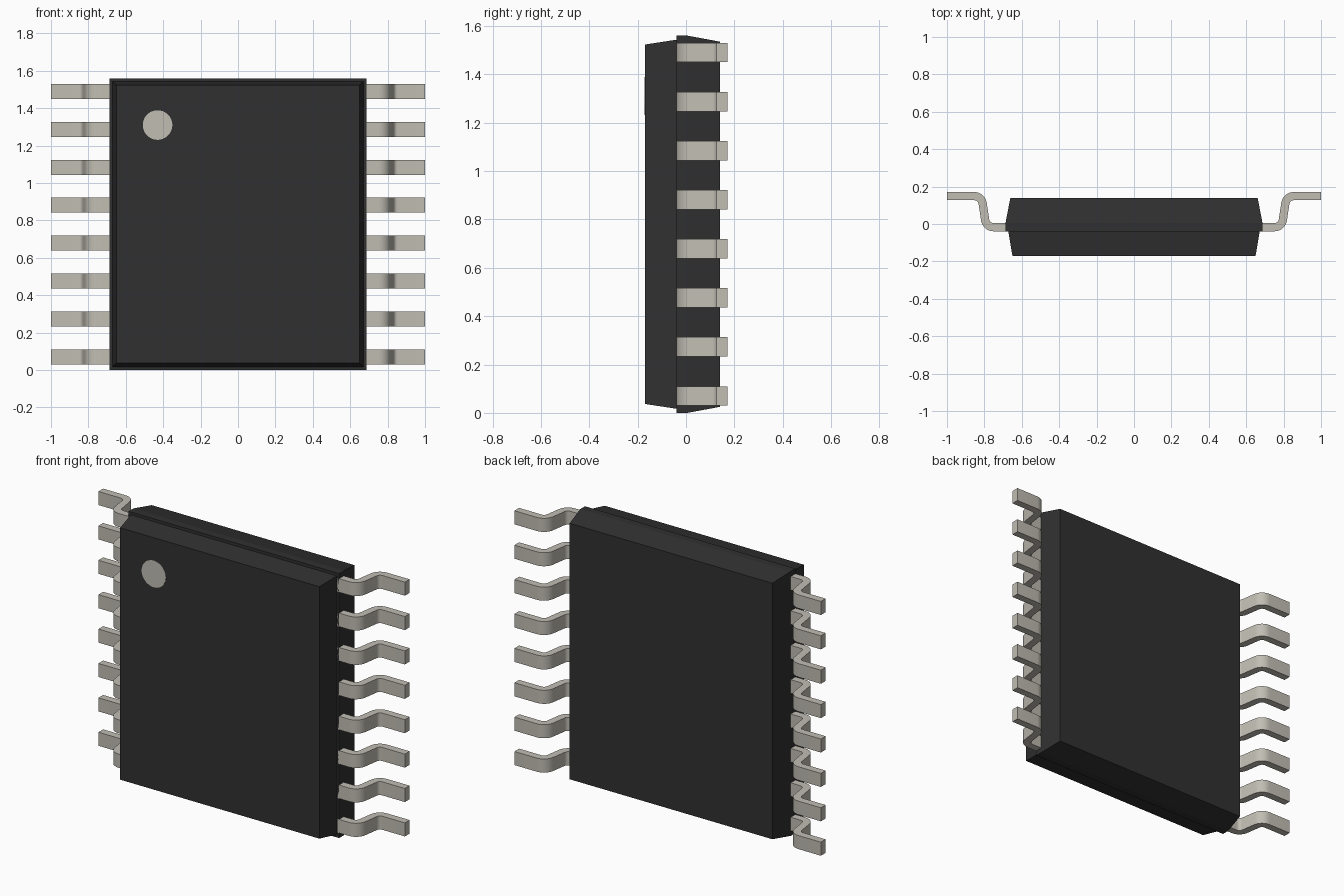
import bpy, bmesh, math
from mathutils import Vector

if "Cube" in bpy.data.objects:
    bpy.data.objects.remove(bpy.data.objects["Cube"])


def material(name, rgb):
    m = bpy.data.materials.new(name)
    m.diffuse_color = (*rgb, 1)
    m.use_nodes = True
    m.node_tree.nodes["Principled BSDF"].inputs["Base Color"].default_value = m.diffuse_color
    return m


BLACK = material("black plastic", (0.030, 0.030, 0.030))
METAL = material("dull metal", (0.53, 0.51, 0.45))
MID_Z = 0.78


def finish(bm, name, mat):
    bmesh.ops.recalc_face_normals(bm, faces=bm.faces)
    me = bpy.data.meshes.new(name)
    bm.to_mesh(me)
    bm.free()
    ob = bpy.data.objects.new(name, me)
    bpy.context.collection.objects.link(ob)
    me.materials.append(mat)
    return ob


def loft(loops):
    """Skin a closed stack of loops and cap both ends."""
    bm = bmesh.new()
    rings = [[bm.verts.new(p) for p in loop] for loop in loops]
    for a, b in zip(rings, rings[1:]):
        n = len(a)
        for i in range(n):
            bm.faces.new((a[i], a[(i + 1) % n], b[(i + 1) % n], b[i]))
    bm.faces.new(rings[0])
    bm.faces.new(rings[-1])
    return bm


# package body: rectangles stacked front to back (y, half width, half height)
sections = [(-0.17, 0.65, 0.743), (-0.039, 0.672, 0.763), (-0.039, 0.687, 0.78),
            (0.005, 0.687, 0.78), (0.14, 0.661, 0.755)]
finish(loft([[(sx * w, y, MID_Z + sz * h)
              for sx, sz in ((-1, -1), (1, -1), (1, 1), (-1, 1))]
             for y, w, h in sections]), "package_body", BLACK)

# round marker on the front face
finish(loft([[(-0.43 + 0.079 * math.cos(t), y, 1.31 + 0.079 * math.sin(t))
              for t in (i * math.tau / 48 for i in range(48))]
             for y in (-0.1715, -0.168)]), "corner_marker", METAL)


# lead centre line in x, y with rounded bends
def centre_line(corners, radius, steps=8):
    pts = [(corners[0], (corners[1] - corners[0]).normalized())]
    for a, b, c in zip(corners, corners[1:], corners[2:]):
        d0, d1 = (b - a).normalized(), (c - b).normalized()
        turn = math.atan2(d0.x * d1.y - d0.y * d1.x, d0.dot(d1))
        s = math.copysign(1, turn)
        start = b - d0 * radius * math.tan(abs(turn) / 2)
        centre = start + Vector((-d0.y, d0.x)) * radius * s
        for i in range(steps + 1):
            t = math.atan2(d0.y, d0.x) + turn * i / steps
            d = Vector((math.cos(t), math.sin(t)))
            pts.append((centre - Vector((-d.y, d.x)) * radius * s, d))
    pts.append((corners[-1], (corners[-1] - corners[-2]).normalized()))
    return pts


path = centre_line([Vector(p) for p in
                    ((0.64, -0.017), (0.79, -0.017), (0.815, 0.149), (1.0, 0.149))], 0.045)
THICK, WIDE = 0.022, 0.04

# eight leads on each side
for side, label in ((1, "right"), (-1, "left")):
    for k in range(8):
        z = 0.07 + k * (1.42 / 7)
        loops = []
        for p, d in path:
            n = Vector((-d.y, d.x)) * THICK
            loops.append([(side * (p.x + s * n.x), p.y + s * n.y, z + h * WIDE)
                          for s, h in ((-1, -1), (1, -1), (1, 1), (-1, 1))])
        lead = finish(loft(loops), f"{label}_lead_{k + 1}", METAL)
        bpy.ops.object.select_all(action='DESELECT')
        lead.select_set(True)
        bpy.context.view_layer.objects.active = lead
        bpy.ops.object.shade_smooth_by_angle(angle=math.radians(30))
